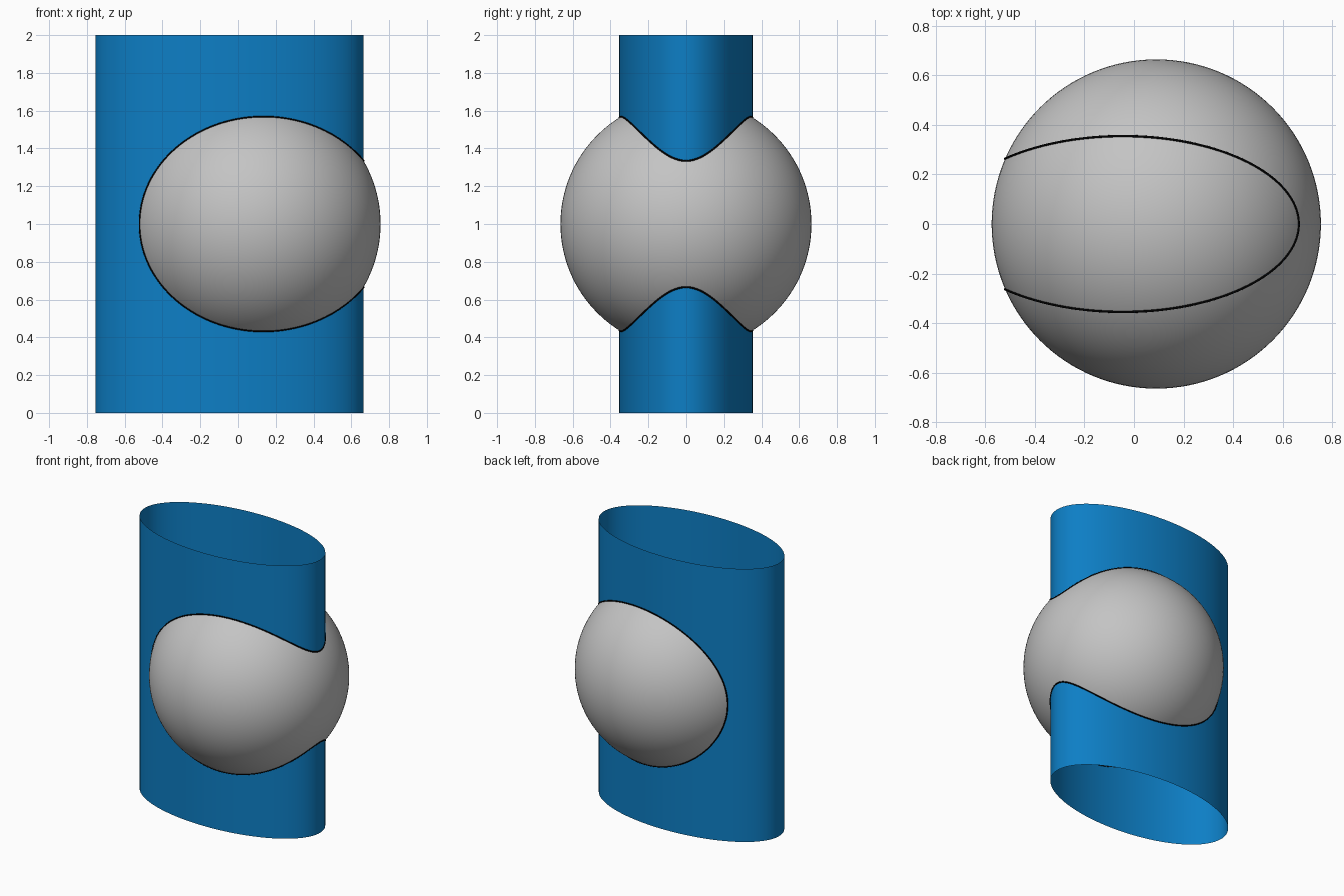
import bpy, bmesh, math

if "Cube" in bpy.data.objects:
    bpy.data.objects.remove(bpy.data.objects["Cube"])

A, B, CX = 0.71, 0.355, -0.045      # elliptical tube
R, SX, SZ = 0.665, 0.09, 1.0        # ball


def material(name, rgb):
    m = bpy.data.materials.new(name)
    m.diffuse_color = (*rgb, 1)
    m.use_nodes = True
    m.node_tree.nodes["Principled BSDF"].inputs["Base Color"].default_value = m.diffuse_color
    return m


def add_object(name, data, mat):
    ob = bpy.data.objects.new(name, data)
    bpy.context.collection.objects.link(ob)
    data.materials.append(mat)
    return ob


def mesh_from(bm, name, mat):
    for f in bm.faces:
        f.smooth = True
    me = bpy.data.meshes.new(name)
    bm.to_mesh(me)
    bm.free()
    return add_object(name, me, mat)


blue = material("blue", (0.004, 0.21, 0.56))
grey = material("light grey", (0.55, 0.55, 0.55))
black = material("black", (0.0, 0.0, 0.0))

# Open elliptical tube, a single thin skin
bm = bmesh.new()
N = 128
rings = [[bm.verts.new((CX + A * math.cos(2 * math.pi * i / N),
                        B * math.sin(2 * math.pi * i / N), z)) for i in range(N)]
         for z in (0, 2)]
for i in range(N):
    j = (i + 1) % N
    bm.faces.new((rings[0][i], rings[0][j], rings[1][j], rings[1][i]))
mesh_from(bm, "elliptical_tube", blue)

# Ball
bm = bmesh.new()
bmesh.ops.create_uvsphere(bm, u_segments=128, v_segments=64, radius=R)
bmesh.ops.translate(bm, verts=bm.verts, vec=(SX, 0, SZ))
mesh_from(bm, "ball", grey)

# Black line where ball and tube meet: find the angle where the tube leaves the ball
d = CX - SX
qa, qb, qc = A * A - B * B, 2 * A * d, d * d + B * B - R * R
t_end = math.acos((-qb - math.sqrt(qb * qb - 4 * qa * qc)) / (2 * qa))
curve = bpy.data.curves.new("meeting_line", 'CURVE')
curve.dimensions = '3D'
curve.bevel_depth = 0.005
curve.bevel_resolution = 2
steps = 400
spline = curve.splines.new('POLY')
spline.points.add(steps - 1)
spline.use_cyclic_u = True
for k, p in enumerate(spline.points):
    u = 2 * math.pi * (k + 0.5) / steps
    t = t_end * math.sin(u)
    x, y = CX + A * math.cos(t), B * math.sin(t)
    h = math.sqrt(max(0, R * R - (x - SX) ** 2 - y * y))
    p.co = (x, y, SZ + math.copysign(h, math.cos(u)), 1)
add_object("meeting_line", curve, black)
